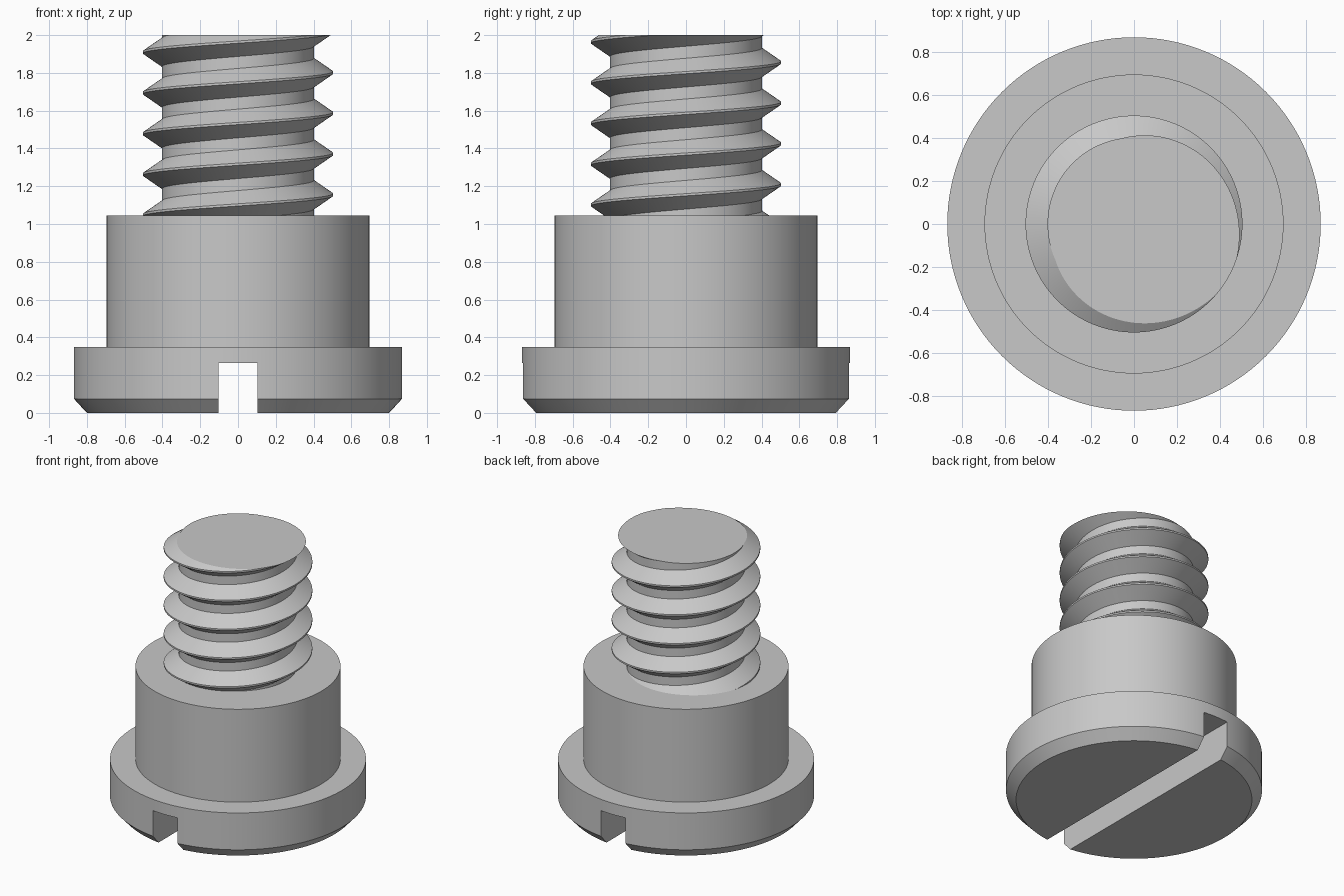
import bpy, bmesh, math

SEG = 128
TAU = 2 * math.pi

cube = bpy.data.objects.get("Cube")
if cube:
    bpy.data.objects.remove(cube, do_unlink=True)

steel = bpy.data.materials.new("grey_steel")
steel.use_nodes = True
steel.diffuse_color = (0.58, 0.58, 0.58, 1)
steel.node_tree.nodes["Principled BSDF"].inputs["Base Color"].default_value = steel.diffuse_color


def finish(name, bm):
    """Turn a bmesh into a named object with the steel material."""
    bmesh.ops.recalc_face_normals(bm, faces=bm.faces)
    mesh = bpy.data.meshes.new(name)
    bm.to_mesh(mesh)
    bm.free()
    mesh.materials.append(steel)
    obj = bpy.data.objects.new(name, mesh)
    bpy.context.collection.objects.link(obj)
    return obj


def activate(obj):
    bpy.ops.object.select_all(action='DESELECT')
    obj.select_set(True)
    bpy.context.view_layer.objects.active = obj


def smooth(obj):
    activate(obj)
    bpy.ops.object.shade_smooth_by_angle(angle=math.radians(30))


def turned(name, profile):
    """Solid of revolution from (radius, height) points, with flat ends."""
    bm = bmesh.new()
    rings = [[bm.verts.new((r * math.cos(TAU * i / SEG), r * math.sin(TAU * i / SEG), z))
              for i in range(SEG)] for r, z in profile]
    for low, high in zip(rings, rings[1:]):
        for i in range(SEG):
            j = (i + 1) % SEG
            bm.faces.new((low[i], low[j], high[j], high[i]))
    bm.faces.new(rings[0])
    bm.faces.new(rings[-1])
    return finish(name, bm)


# Head with chamfered rim, and the shoulder above it
head = turned("head", [(0.8, 0), (0.868, 0.074), (0.868, 0.35)])
shoulder = turned("shoulder", [(0.695, 0.35), (0.695, 1.045)])

# Screwdriver slot running front to back
bm = bmesh.new()
bmesh.ops.create_cube(bm, size=1)
bmesh.ops.scale(bm, vec=(0.204, 3, 0.53), verts=bm.verts)
cutter = finish("slot_cutter", bm)
cutter.hide_render = True
cut = head.modifiers.new("slot", 'BOOLEAN')
cut.operation = 'DIFFERENCE'
cut.solver = 'EXACT'
cut.object = cutter
activate(head)
bpy.ops.object.modifier_apply(modifier=cut.name)
bpy.data.objects.remove(cutter, do_unlink=True)

# Right-handed thread: one tooth section swept up a helix, each turn joined to the next
PITCH, ROOT, CREST = 0.2155, 0.402, 0.504
TURNS = 8
tooth = [(ROOT, -0.076), (CREST, -0.006), (CREST, 0.006), (ROOT, 0.076)]
bm = bmesh.new()
grid = []
for i in range(SEG * TURNS + 1):
    a = TAU * i / SEG
    z = 1.155 + PITCH * (i / SEG - 2)
    grid.append([bm.verts.new((r * math.cos(a), r * math.sin(a), z + dz)) for r, dz in tooth])
for i in range(SEG * TURNS):
    strip = list(zip(grid[i], grid[i + 1]))
    if i + SEG < SEG * TURNS:
        strip.append((grid[i + SEG][0], grid[i + SEG + 1][0]))
    for (a, b), (d, c) in zip(strip, strip[1:]):
        bm.faces.new((a, b, c, d))

# Trim the thread flat at both ends and cap it
for height, up in ((1.04, -1), (2.0, 1)):
    result = bmesh.ops.bisect_plane(bm, geom=bm.verts[:] + bm.edges[:] + bm.faces[:],
                                    plane_co=(0, 0, height), plane_no=(0, 0, up),
                                    clear_outer=True)
    rim = [e for e in result["geom_cut"] if isinstance(e, bmesh.types.BMEdge)]
    bmesh.ops.contextual_create(bm, geom=rim)
thread = finish("threaded_shank", bm)

for part in (head, shoulder, thread):
    smooth(part)
